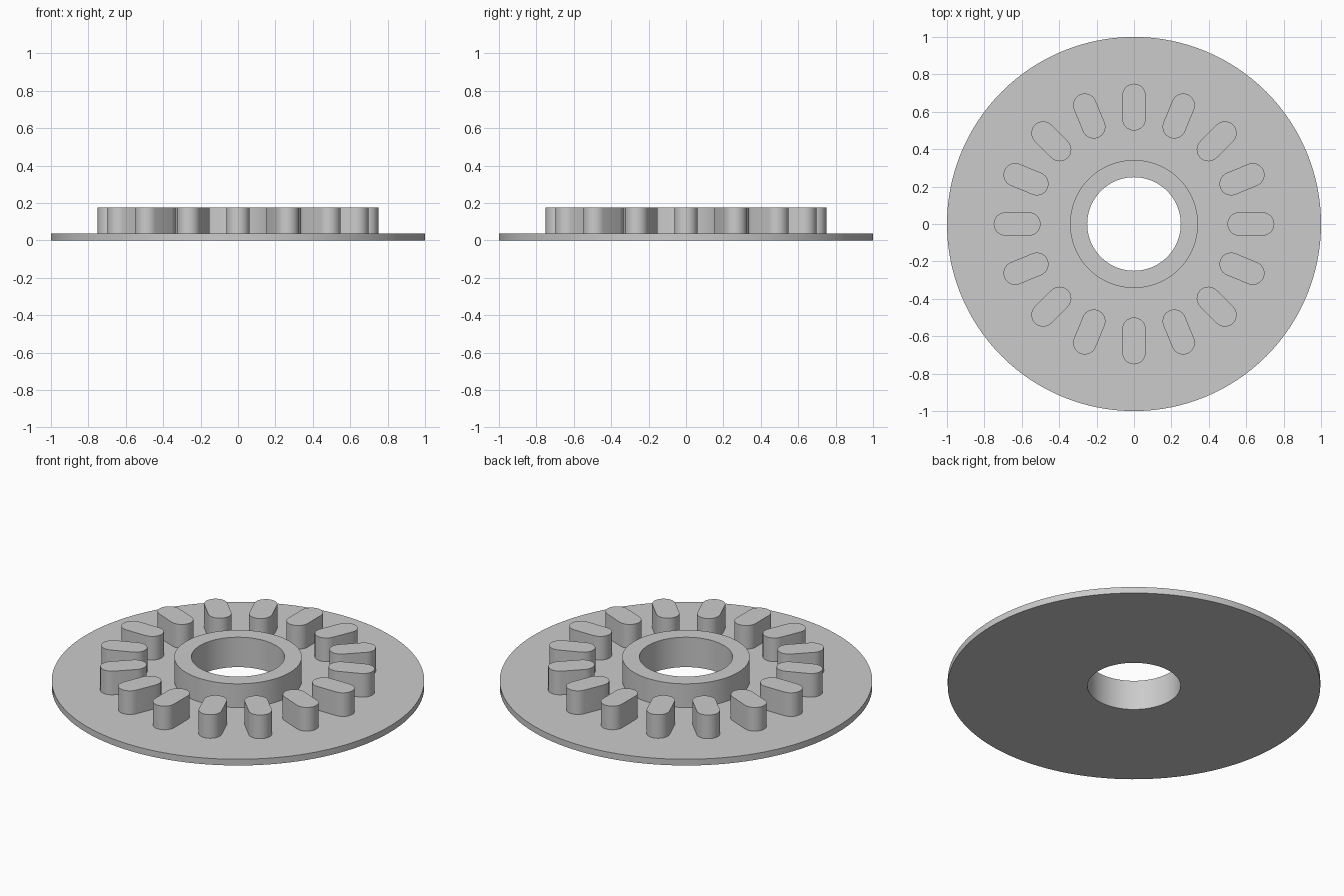
import bpy
import bmesh
import math
from mathutils import Matrix

PLATE_TOP = 0.037
TOP = 0.177
PEG_COUNT = 16
PEG_RADIUS = 0.0625
PEG_INNER, PEG_OUTER = 0.5, 0.75

cube = bpy.data.objects.get("Cube")
if cube:
    bpy.data.objects.remove(cube, do_unlink=True)

# Single grey material
grey = bpy.data.materials.new("plain grey")
grey.use_nodes = True
colour = (0.6, 0.6, 0.6, 1)
grey.diffuse_color = colour
grey.node_tree.nodes["Principled BSDF"].inputs["Base Color"].default_value = colour


def add_object(name, mesh):
    obj = bpy.data.objects.new(name, mesh)
    bpy.context.collection.objects.link(obj)
    return obj


def finish_mesh(bm, name):
    """Smooth the curved walls and keep the rims sharp."""
    bmesh.ops.recalc_face_normals(bm, faces=bm.faces)
    for face in bm.faces:
        face.smooth = True
    for edge in bm.edges:
        edge.smooth = edge.calc_face_angle(0) < math.radians(30)
    mesh = bpy.data.meshes.new(name)
    bm.to_mesh(mesh)
    bm.free()
    mesh.materials.append(grey)
    return mesh


def lathe(name, profile, steps):
    """Revolve a closed (radius, height) profile about z."""
    bm = bmesh.new()
    verts = [bm.verts.new((r, 0, z)) for r, z in profile]
    edges = [bm.edges.new((v, verts[i - 1])) for i, v in enumerate(verts)]
    bmesh.ops.spin(bm, geom=verts + edges, cent=(0, 0, 0), axis=(0, 0, 1),
                   angle=math.tau, steps=steps, use_merge=True)
    bmesh.ops.remove_doubles(bm, verts=bm.verts, dist=1e-5)
    return add_object(name, finish_mesh(bm, name))


def peg_mesh(segments=16):
    """Upright slot-shaped peg lying along +x."""
    bm = bmesh.new()
    outline = []
    for centre, start in ((PEG_OUTER - PEG_RADIUS, -math.pi / 2),
                          (PEG_INNER + PEG_RADIUS, math.pi / 2)):
        for i in range(segments + 1):
            a = start + math.pi * i / segments
            outline.append(bm.verts.new((centre + PEG_RADIUS * math.cos(a),
                                         PEG_RADIUS * math.sin(a), PLATE_TOP)))
    base = bm.faces.new(outline)
    top = bmesh.ops.extrude_face_region(bm, geom=[base], use_keep_orig=True)["geom"]
    bmesh.ops.translate(bm, vec=(0, 0, TOP - PLATE_TOP),
                        verts=[g for g in top if isinstance(g, bmesh.types.BMVert)])
    return finish_mesh(bm, "peg")


# Thin disc with a raised collar around the bore
lathe("disc_with_collar",
      [(0.25, 0), (1, 0), (1, PLATE_TOP), (0.342, PLATE_TOP), (0.342, TOP), (0.25, TOP)],
      128)

# Ring of radial pegs
shared_peg = peg_mesh()
for n in range(PEG_COUNT):
    peg = add_object(f"peg_{n + 1}", shared_peg)
    peg.matrix_world = Matrix.Rotation(math.tau * n / PEG_COUNT, 4, "Z")
